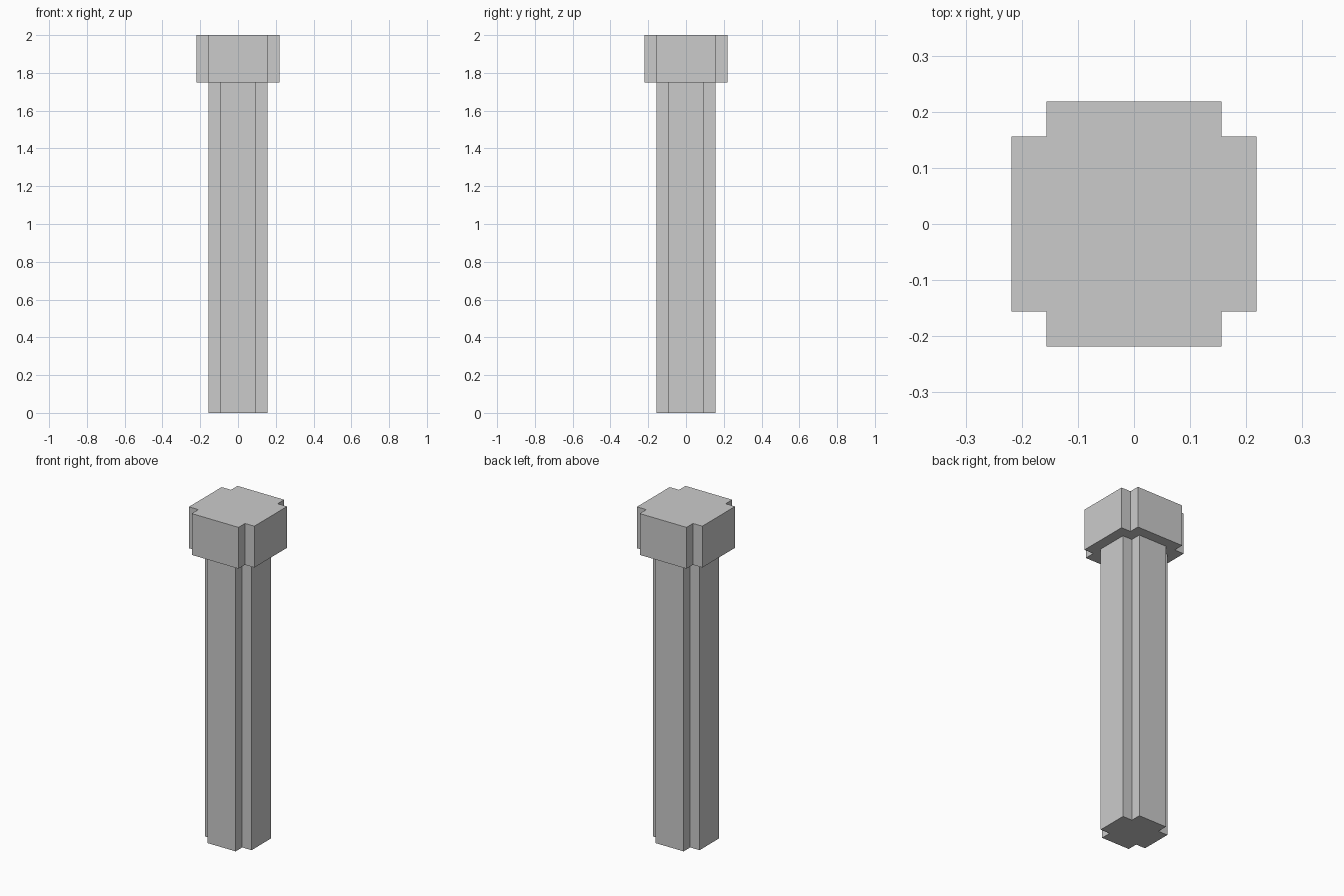
import bpy, bmesh

if "Cube" in bpy.data.objects:
    bpy.data.objects.remove(bpy.data.objects["Cube"])

U = 1 / 32  # grid step of the design


def plus_prism(name, outer, inner, z0, z1):
    """Square column with a square notch cut from each corner."""
    bm = bmesh.new()
    quarter = [(outer, -inner), (outer, inner), (inner, inner)]
    verts = []
    for _ in range(4):
        verts += [bm.verts.new((x, y, z0)) for x, y in quarter]
        quarter = [(-y, x) for x, y in quarter]  # turn 90 degrees
    base = bm.faces.new(verts)
    top = bmesh.ops.extrude_face_region(bm, geom=[base], use_keep_orig=True)["geom"]
    bmesh.ops.translate(bm, vec=(0, 0, z1 - z0),
                        verts=[v for v in top if isinstance(v, bmesh.types.BMVert)])
    bmesh.ops.recalc_face_normals(bm, faces=bm.faces)
    mesh = bpy.data.meshes.new(name)
    bm.to_mesh(mesh)
    bm.free()
    obj = bpy.data.objects.new(name, mesh)
    bpy.context.collection.objects.link(obj)
    return obj


# Long notched shaft and the wider notched head on top
plus_prism("shaft", 5 * U, 3 * U, 0, 1.75)
plus_prism("head", 7 * U, 5 * U, 1.75, 2)
